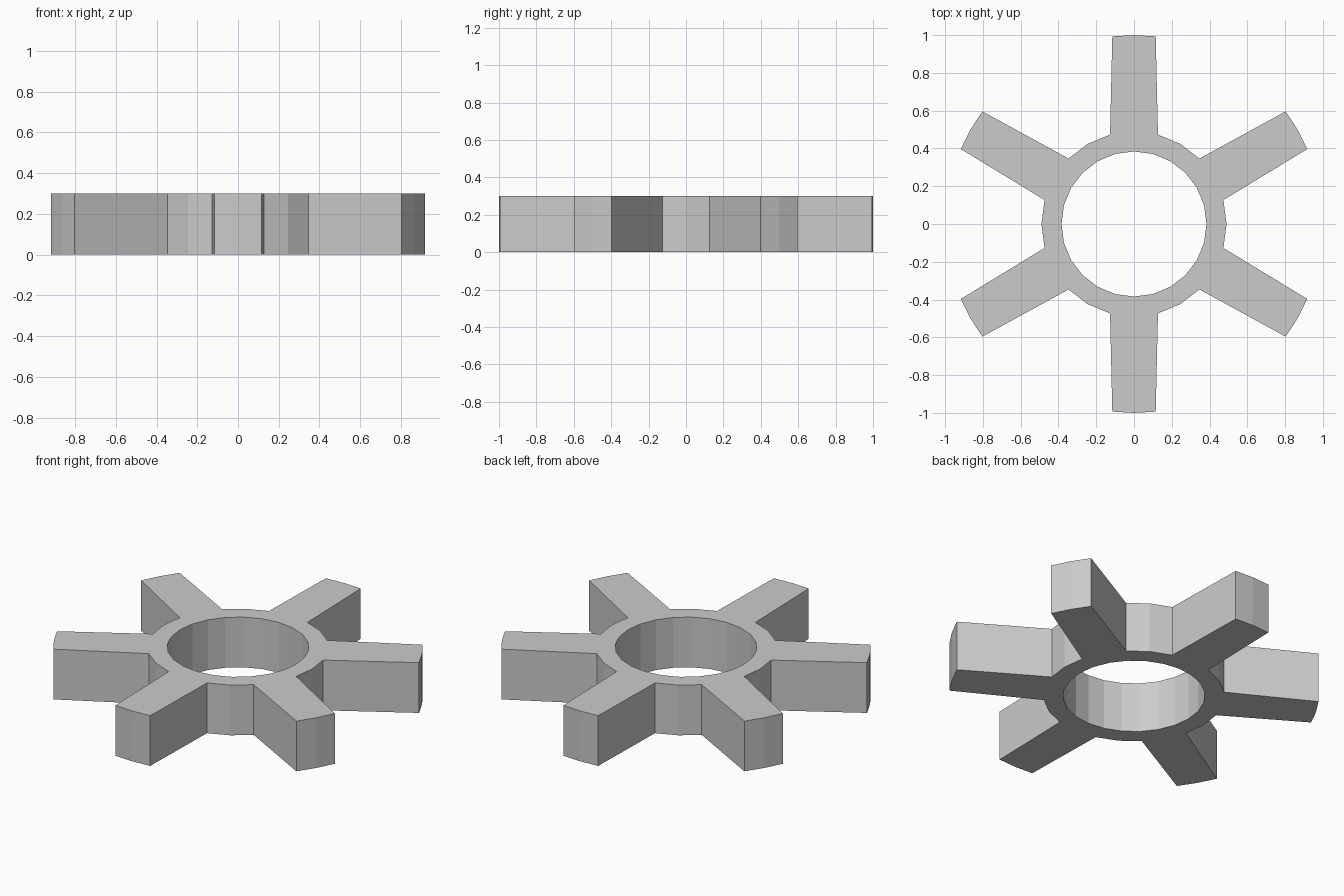
import bpy, bmesh
from math import sin, cos, radians

if "Cube" in bpy.data.objects:
    bpy.data.objects.remove(bpy.data.objects["Cube"])

TEETH, HEIGHT = 6, 0.30
R_BORE, R_ROOT, R_TIP = 0.384, 0.49, 1.0
TIP_HALF = 6.6  # half angle of a tooth tip, degrees

bm = bmesh.new()


def column(r, deg):
    """Bottom and top vertex at a polar position."""
    a = radians(deg)
    return [bm.verts.new((r * cos(a), r * sin(a), z)) for z in (0, HEIGHT)]


# 24-sided rings for bore and root circle, valley middles at 0, 60, 120...
n = TEETH * 4
bore = [column(R_BORE, i * 15) for i in range(n)]
root = [column(R_ROOT, i * 15) for i in range(n) if True]


def wall(a, b):
    bm.faces.new((a[0], b[0], b[1], a[1]))


def caps(loop):
    bm.faces.new([c[1] for c in loop])
    bm.faces.new([c[0] for c in reversed(loop)])


for i in range(n):
    j = (i + 1) % n
    wall(bore[j], bore[i])
    caps([bore[i], root[i], root[j], bore[j]])
    if i % 4 in (0, 3):          # valley wall between teeth
        wall(root[i], root[j])

# Teeth with a slightly rounded three-point tip
for t in range(TEETH):
    mid = t * 60 + 30
    k = t * 4 + 1
    r0, r1, r2 = root[k], root[k + 1], root[k + 2]
    tip = [column(R_TIP, mid + d) for d in (-TIP_HALF, 0, TIP_HALF)]
    caps([r0, tip[0], tip[1], r1])
    caps([r1, tip[1], tip[2], r2])
    for a, b in ((r0, tip[0]), (tip[0], tip[1]), (tip[1], tip[2]), (tip[2], r2)):
        wall(a, b)

bmesh.ops.recalc_face_normals(bm, faces=bm.faces)
mesh = bpy.data.meshes.new("gear_wheel")
bm.to_mesh(mesh)
bm.free()
gear = bpy.data.objects.new("gear_wheel", mesh)
bpy.context.collection.objects.link(gear)
